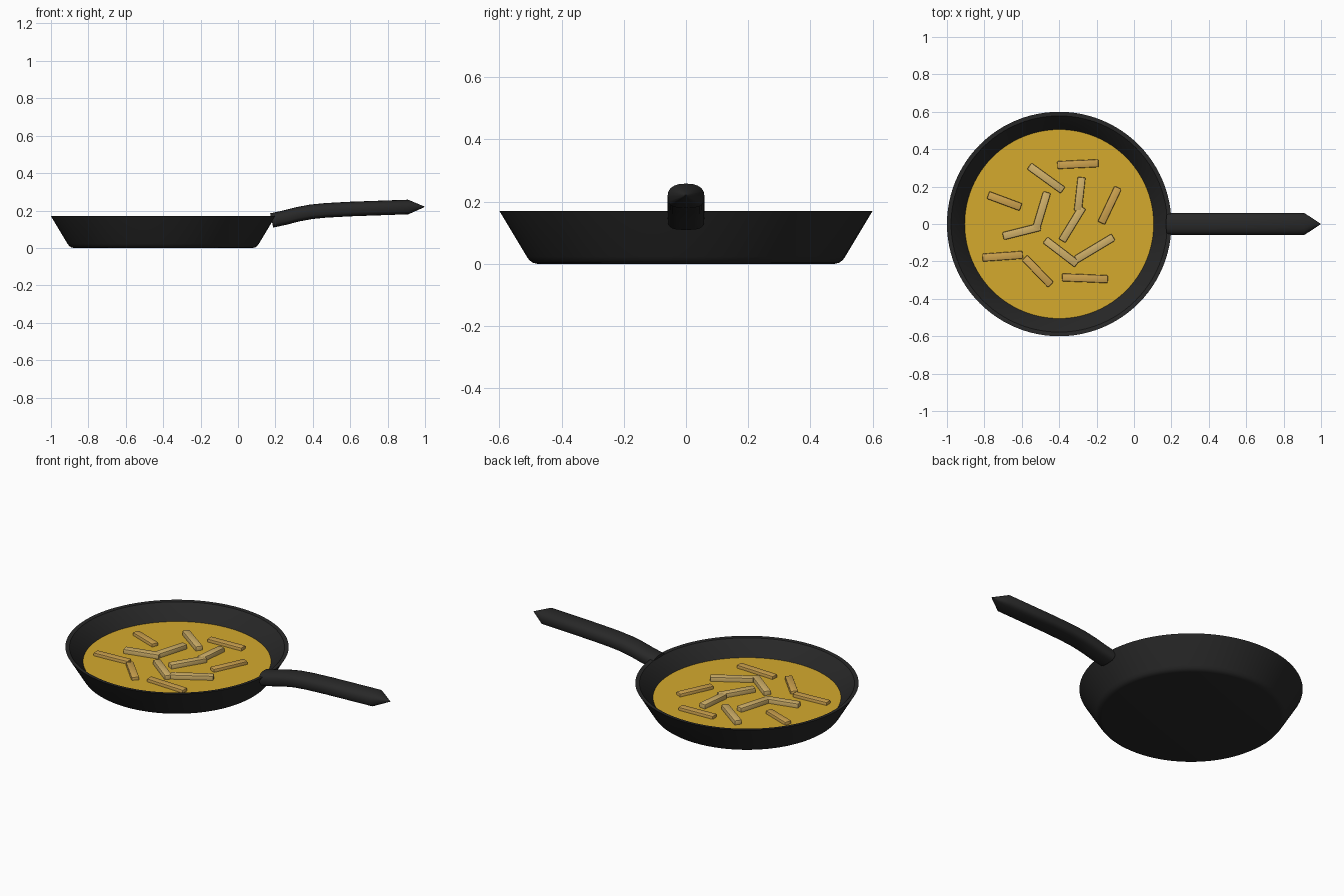
import bpy, bmesh
from math import sin, cos, pi, atan2, copysign
from mathutils import Matrix, Vector

cube = bpy.data.objects.get("Cube")
if cube:
    bpy.data.objects.remove(cube, do_unlink=True)

PAN_X = -0.4
OIL_Z = 0.085


def material(name, rgb):
    m = bpy.data.materials.new(name)
    m.use_nodes = True
    m.diffuse_color = (*rgb, 1)
    m.node_tree.nodes["Principled BSDF"].inputs["Base Color"].default_value = (*rgb, 1)
    return m


iron = material("black iron", (0.021, 0.021, 0.021))
oil = material("golden oil", (0.66, 0.40, 0.027))
pale = material("pale potato", (0.63, 0.434, 0.141))
golden = material("golden potato", (0.61, 0.362, 0.077))


def finish(bm, name, mat, angle=35):
    bmesh.ops.recalc_face_normals(bm, faces=bm.faces)
    mesh = bpy.data.meshes.new(name)
    bm.to_mesh(mesh)
    bm.free()
    mesh.materials.append(mat)
    ob = bpy.data.objects.new(name, mesh)
    bpy.context.collection.objects.link(ob)
    bpy.ops.object.select_all(action="DESELECT")
    ob.select_set(True)
    bpy.context.view_layer.objects.active = ob
    bpy.ops.object.shade_smooth_by_angle(angle=angle * pi / 180)
    return ob


def loft(bm, rings):
    """Join rings of points with quads and cap both ends."""
    loops = [[bm.verts.new(p) for p in ring] for ring in rings]
    n = len(loops[0])
    for a, b in zip(loops, loops[1:]):
        for i in range(n):
            j = (i + 1) % n
            bm.faces.new((a[i], a[j], b[j], b[i]))
    bm.faces.new(loops[0])
    bm.faces.new(loops[-1])


def circle(r, z, n=96):
    return [(PAN_X + r * cos(2 * pi * i / n), r * sin(2 * pi * i / n), z) for i in range(n)]


# Pan body: outer wall, rim, then inner wall down to the floor
bm = bmesh.new()
profile = [(0.478, 0), (0.492, 0.003), (0.503, 0.011), (0.512, 0.023),
           (0.6, 0.17), (0.578, 0.168), (0.505, OIL_Z), (0.475, 0.03)]
loft(bm, [circle(r, z) for r, z in profile])
finish(bm, "pan_body", iron)

# Oil: shallow disc filling the pan
bm = bmesh.new()
loft(bm, [circle(0.48, 0.04), circle(0.506, OIL_Z)])
finish(bm, "oil_surface", oil)

# Handle: rounded section swept along a rising curve, ending in a point
path = [(0.18, 0.147), (0.25, 0.162), (0.32, 0.18), (0.39, 0.193),
        (0.47, 0.201), (0.6, 0.208), (0.91, 0.219), (0.998, 0.22)]
bm = bmesh.new()
rings = []
for k, (x, z) in enumerate(path):
    a, b = path[max(k - 1, 0)], path[min(k + 1, len(path) - 1)]
    tangent = Vector((b[0] - a[0], 0, b[1] - a[1])).normalized()
    up = Vector((-tangent.z, 0, tangent.x))
    size = 0.03 if k == len(path) - 1 else 1
    ring = []
    for i in range(20):
        t = 2 * pi * i / 20
        c, s = cos(t), sin(t)
        p = 0.85 if s > 0 else 0.6
        y = 0.059 * copysign(abs(c) ** p, c) * size
        h = 0.039 * copysign(abs(s) ** p, s) * size
        ring.append(Vector((x, y, z)) + up * h)
    rings.append(ring)
loft(bm, rings)
finish(bm, "handle", iron)


# Potato sticks: bevelled bars scattered in the oil
def stick(index, x1, y1, x2, y2, mat):
    length = ((x2 - x1) ** 2 + (y2 - y1) ** 2) ** 0.5
    bm = bmesh.new()
    bmesh.ops.create_cube(bm, size=1)
    bmesh.ops.scale(bm, vec=(length, 0.042, 0.042), verts=bm.verts)
    bmesh.ops.bevel(bm, geom=bm.edges[:], offset=0.006, segments=2,
                    profile=0.5, affect="EDGES")
    ob = finish(bm, f"potato_stick_{index}", mat)
    lift = 0.004 if mat == pale else -0.003
    ob.matrix_world = (Matrix.Translation(((x1 + x2) / 2, (y1 + y2) / 2, OIL_Z + lift))
                       @ Matrix.Rotation(atan2(y2 - y1, x2 - x1), 4, "Z"))


pale_sticks = [(-.56, .31, -.38, .18), (-.465, .17, -.525, -.03), (-.28, .25, -.30, .07),
               (-.275, .09, -.385, -.09), (-.70, -.065, -.50, -.015),
               (-.475, -.085, -.305, -.215), (-.31, -.19, -.11, -.07)]
golden_sticks = [(-.41, .315, -.19, .325), (-.78, .155, -.605, .09), (-.085, .195, -.175, .005),
                 (-.81, -.18, -.595, -.165), (-.585, -.18, -.445, -.325),
                 (-.385, -.285, -.14, -.295)]
for i, ends in enumerate(pale_sticks + golden_sticks):
    stick(i + 1, *ends, pale if i < len(pale_sticks) else golden)
